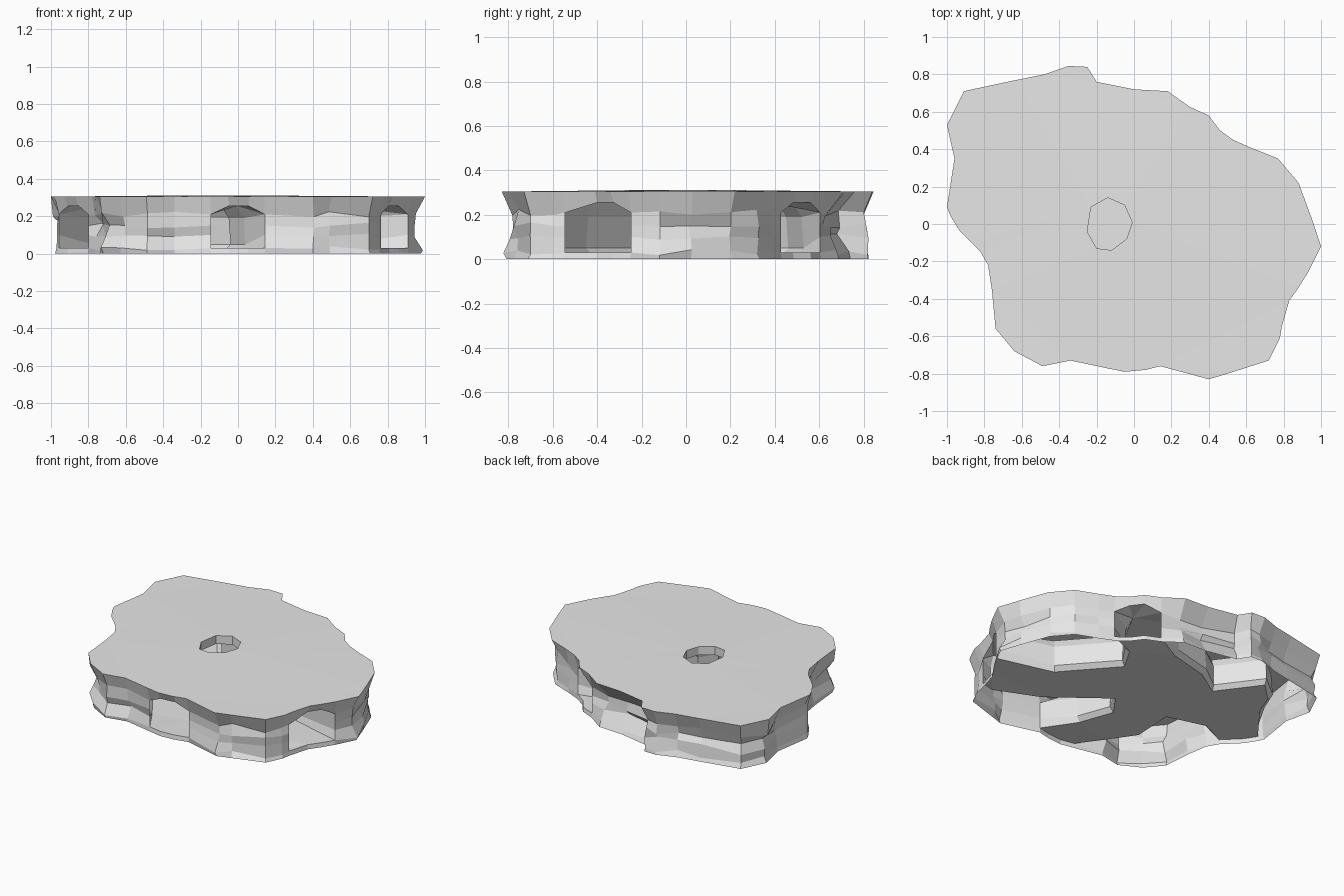
import bpy, bmesh, random
from mathutils import Vector

random.seed(4)
old = bpy.data.objects.get("Cube")
if old:
    bpy.data.objects.remove(old)

stone = bpy.data.materials.new("grey_stone")
stone.use_nodes = True
stone.diffuse_color = (0.8, 0.8, 0.8, 1)
stone.node_tree.nodes["Principled BSDF"].inputs["Base Color"].default_value = (0.8, 0.8, 0.8, 1)

# Tunnel mouths: four outline points each, counter-clockwise
FRONT = [(-.15, -.77), (-.05, -.79), (.06, -.78), (.14, -.76)]
EAST = [(.79, -.55), (.83, -.41), (.88, -.34), (.93, -.26)]
BACK = [(.53, .45), (.46, .50), (.40, .58), (.30, .625)]
WEST = [(-.98, .04), (-.93, -.04), (-.87, -.10), (-.82, -.15)]
MOUTHS = [FRONT, EAST, BACK, WEST]
OPEN = {(m[i], m[i + 1]) for m in MOUTHS for i in range(3)}
ENDS = {p for m in MOUTHS for p in (m[0], m[3])}
MIDS = {p for m in MOUTHS for p in m[1:3]}

OUTLINE = ([(-.49, -.76), (-.34, -.73)] + FRONT
           + [(.40, -.83), (.50, -.80), (.72, -.73), (.78, -.61)] + EAST
           + [(1, -.12), (.95, .03), (.88, .22), (.77, .35), (.62, .41)] + BACK
           + [(.18, .71), (0, .72), (-.20, .76), (-.25, .84), (-.35, .845), (-.48, .80),
              (-.63, .77), (-.91, .71), (-1, .53), (-.96, .35), (-1, .09)] + WEST
           + [(-.78, -.22), (-.76, -.35), (-.74, -.56), (-.64, -.68)])
ROOM = (FRONT + [(.04, -.5), (-.04, -.28), (.02, -.17), (.38, -.45), (.68, -.58)] + EAST
        + [(.55, -.11), (.27, .21), (.36, .34)] + BACK
        + [(.08, .53), (-.2, .46), (-.36, .34), (-.56, .61), (-.72, .48), (-.78, .33)] + WEST
        + [(-.62, -.07), (-.38, -.13), (-.40, -.40), (-.28, -.58)])
HOLE = [(-.25, -.04), (-.2, -.13), (-.12, -.14), (-.04, -.08),
        (-.01, .01), (-.05, .10), (-.14, .14), (-.23, .09)]
RECESS = {(.18, .71), (0, .72), (-.20, .76)}


def inward(pts):
    """Inward normal at each corner of a counter-clockwise outline."""
    result = []
    for i, p in enumerate(pts):
        d = Vector(pts[(i + 1) % len(pts)]) - Vector(pts[i - 1])
        result.append(Vector((-d.y, d.x)).normalized())
    return result


def ring(bm, coords):
    return [bm.verts.new(c) for c in coords]


def loft(bm, pts, rings, skip):
    for level in range(len(rings) - 1):
        a, b = rings[level], rings[level + 1]
        for i in range(len(pts)):
            j = (i + 1) % len(pts)
            if not skip(level, (pts[i], pts[j])):
                bm.faces.new((a[i], a[j], b[j], b[i]))


def fill(bm, loops, up):
    """Flat cap between closed loops; inner loops become holes."""
    edges = []
    for lp in loops:
        for i, v in enumerate(lp):
            w = lp[(i + 1) % len(lp)]
            edges.append(bm.edges.get((v, w)) or bm.edges.new((v, w)))
    made = bmesh.ops.triangle_fill(bm, edges=edges, use_beauty=True, normal=(0, 0, up))
    for f in made["geom"]:
        if isinstance(f, bmesh.types.BMFace):
            f.normal_update()
            if f.normal.z * up < 0:
                f.normal_flip()


def finish(bm, name):
    bmesh.ops.remove_doubles(bm, verts=bm.verts, dist=0.0005)
    me = bpy.data.meshes.new(name)
    bm.to_mesh(me)
    bm.free()
    me.materials.append(stone)
    ob = bpy.data.objects.new(name, me)
    bpy.context.collection.objects.link(ob)


# Outer rock face: concave, slightly uneven bands under an overhanging rim
HEIGHTS = [0, .03, .10, .15, .21, .305]
INSETS = [.022, .025, .04, .045, .03, 0]
normals = inward(OUTLINE)
bands = []
for level, (z, inset) in enumerate(zip(HEIGHTS, INSETS)):
    band = {}
    for p, n in zip(OUTLINE, normals):
        d, h = inset, z
        if p in ENDS or p in MIDS:
            d = min(inset, .025)
            if level == 4 and p in MIDS:
                h = .255
        elif 0 < level < 5:
            d += random.uniform(-.02, .02)
            h += random.uniform(-.015, .015)
        if p in RECESS and 1 < level < 5:
            d += .04
        band[p] = (*(Vector(p) + n * d), h)
    bands.append(band)

bm = bmesh.new()
rings = [ring(bm, [b[p] for p in OUTLINE]) for b in bands]
loft(bm, OUTLINE, rings, lambda lv, e: e in OPEN and 1 <= lv <= 3)

# Top slab with a skylight shaft
shaft_top = ring(bm, [(x, y, .312) for x, y in HOLE])
shaft_low = ring(bm, [(x, y, .255) for x, y in HOLE])
fill(bm, [rings[-1], shaft_top], 1)
loft(bm, HOLE, [shaft_top, shaft_low], lambda lv, e: False)
finish(bm, "rock_shell")

# Branching tunnel inside: floor, bevelled walls and ceiling
bm = bmesh.new()
normals = inward(ROOM)
rings = []
for z, inset, source in [(.02, .03, 1), (.05, .0, 2), (.19, .01, 4), (.255, .05, 4)]:
    coords = []
    for p, n in zip(ROOM, normals):
        if p in bands[source]:
            coords.append(bands[source][p])
        else:
            coords.append((*(Vector(p) + n * inset), z))
    rings.append(ring(bm, coords))
loft(bm, ROOM, rings, lambda lv, e: e in OPEN)
for f in bm.faces:
    f.normal_flip()
fill(bm, [rings[0]], 1)
fill(bm, [rings[-1], ring(bm, [(x, y, .255) for x, y in HOLE])], -1)
finish(bm, "tunnel")
